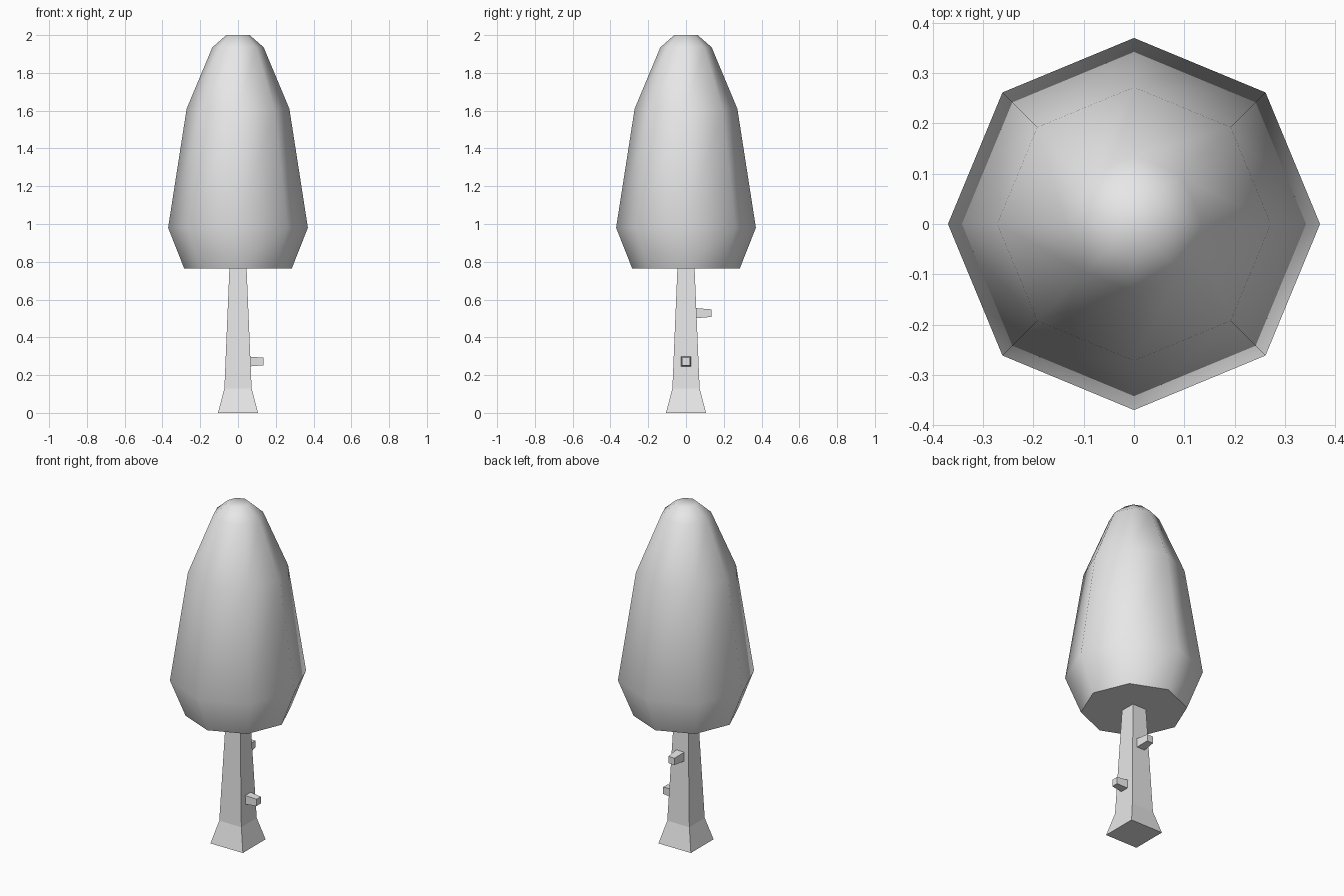
import bpy, bmesh, math
from mathutils import Matrix, Vector

if "Cube" in bpy.data.objects:
    bpy.data.objects.remove(bpy.data.objects["Cube"])

grey = bpy.data.materials.new("plain_grey")
grey.diffuse_color = (0.8, 0.8, 0.8, 1)
grey.use_nodes = True
grey.node_tree.nodes["Principled BSDF"].inputs["Base Color"].default_value = grey.diffuse_color


def lofted(name, profile, sides, turn=0.0, place=Matrix()):
    """Stack of polygon rings (radius, z), capped at both ends."""
    bm = bmesh.new()
    rings = []
    for r, z in profile:
        angles = [turn + 2 * math.pi * i / sides for i in range(sides)]
        rings.append([bm.verts.new(place @ Vector((r * math.cos(a), r * math.sin(a), z)))
                      for a in angles])
    for low, high in zip(rings, rings[1:]):
        for i in range(sides):
            j = (i + 1) % sides
            bm.faces.new((low[i], low[j], high[j], high[i]))
    bm.faces.new(rings[0][::-1])
    bm.faces.new(rings[-1])
    bmesh.ops.recalc_face_normals(bm, faces=bm.faces)
    mesh = bpy.data.meshes.new(name)
    bm.to_mesh(mesh)
    bm.free()
    mesh.materials.append(grey)
    obj = bpy.data.objects.new(name, mesh)
    bpy.context.collection.objects.link(obj)
    return obj


def square(profile):
    """Turn half widths into corner radii."""
    return [(h * math.sqrt(2), z) for h, z in profile]


# Smooth eight-sided crown with a sharp flat underside
crown = lofted("crown", [(0.285, 0.765), (0.37, 0.98), (0.272, 1.61),
                         (0.136, 1.935), (0.062, 2.0)], 8)
bpy.context.view_layer.objects.active = crown
crown.select_set(True)
bpy.ops.object.shade_smooth_by_angle(angle=math.radians(60))

# Square trunk with a flared foot
lofted("trunk", square([(0.106, 0.0), (0.072, 0.13), (0.045, 0.775)]), 4, math.pi / 4)

# Tapered branch stubs: one to the right, one to the back
stub = square([(0.028, 0.035), (0.02, 0.135)])
right = Matrix.Translation((0, 0, 0.272)) @ Matrix.Rotation(math.pi / 2, 4, 'Y')
back = Matrix.Translation((0, 0, 0.528)) @ Matrix.Rotation(-math.pi / 2, 4, 'X')
lofted("right_branch_stub", stub, 4, math.pi / 4, right)
lofted("back_branch_stub", stub, 4, math.pi / 4, back)
